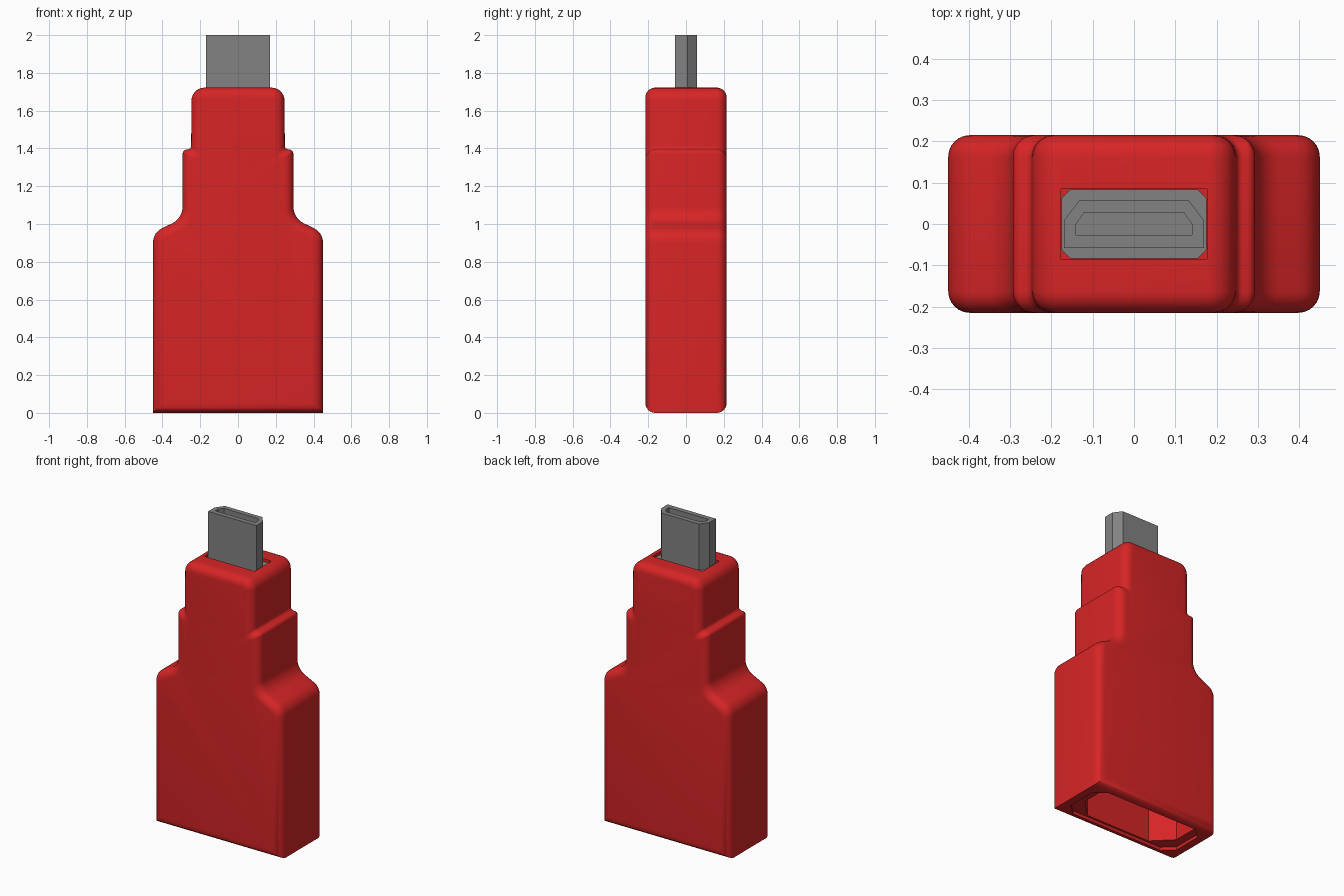
import bpy, bmesh, math
from mathutils import Vector

if "Cube" in bpy.data.objects:
    bpy.data.objects.remove(bpy.data.objects["Cube"])


def material(name, rgb):
    m = bpy.data.materials.new(name)
    m.diffuse_color = (*rgb, 1)
    m.use_nodes = True
    m.node_tree.nodes["Principled BSDF"].inputs["Base Color"].default_value = m.diffuse_color
    return m


RED = material("red plastic", (0.68, 0.018, 0.019))
GREY = material("grey metal", (0.225, 0.225, 0.225))


def make_object(name, bm, mat):
    bmesh.ops.recalc_face_normals(bm, faces=bm.faces)
    me = bpy.data.meshes.new(name)
    bm.to_mesh(me)
    bm.free()
    me.materials.append(mat)
    ob = bpy.data.objects.new(name, me)
    bpy.context.collection.objects.link(ob)
    return ob


def prism(name, pts, z0, z1, mat):
    """Upright prism from an outline in x, y."""
    bm = bmesh.new()
    face = bm.faces.new([bm.verts.new((x, y, z0)) for x, y in pts])
    ext = bmesh.ops.extrude_face_region(bm, geom=[face])
    for v in ext["geom"]:
        if isinstance(v, bmesh.types.BMVert):
            v.co.z = z1
    return make_object(name, bm, mat)


def mirrored(half):
    """Complete a right-hand outline across x = 0."""
    return half + [(-x, y) for x, y in reversed(half)]


def octagon(w, h, cx, cy):
    return mirrored([(w - cx, -h), (w, -h + cy), (w, h - cy), (w - cx, h)])


def cut(ob, cutter):
    mod = ob.modifiers.new("cut", "BOOLEAN")
    mod.operation = "DIFFERENCE"
    mod.solver = "EXACT"
    mod.object = cutter
    bpy.context.view_layer.objects.active = ob
    bpy.ops.object.modifier_apply(modifier=mod.name)
    bpy.data.objects.remove(cutter, do_unlink=True)


# Housing silhouette: x, z, corner radius
CORNERS = [(0.45, 0, 0), (0.45, 0.955, 0.085), (0.293, 1.03, 0.1),
           (0.293, 1.392, 0.022), (0.248, 1.397, 0.018), (0.246, 1.722, 0.068)]
OUTLINE = CORNERS + [(-x, z, r) for x, z, r in reversed(CORNERS)]


def inset_outline(d, steps=7):
    """Rounded silhouette moved inward by d, always with the same point count."""
    n = len(OUTLINE)
    P = [Vector(c[:2]) for c in OUTLINE]
    Q, convex = [], []
    for i in range(n):
        a = (P[i] - P[i - 1]).normalized()
        b = (P[(i + 1) % n] - P[i]).normalized()
        na, nb = Vector((-a.y, a.x)), Vector((-b.y, b.x))
        Q.append(P[i] + (na + nb) * d / (1 + na.dot(nb)))
        convex.append(a.x * b.y - a.y * b.x > 0)
    out = []
    for i in range(n):
        r = OUTLINE[i][2]
        if r == 0:
            out.append(Q[i])
            continue
        if convex[i]:
            r = max(r - d, 0.006)
        u = (Q[i - 1] - Q[i]).normalized()
        v = (Q[(i + 1) % n] - Q[i]).normalized()
        half = u.angle(v) / 2
        centre = Q[i] + (u + v).normalized() * r / math.sin(half)
        start = Q[i] + u * r / math.tan(half) - centre
        end = Q[i] + v * r / math.tan(half) - centre
        sweep = math.pi - 2 * half
        for k in range(steps):
            t = k / (steps - 1)
            out.append(centre + (start * math.sin((1 - t) * sweep)
                                 + end * math.sin(t * sweep)) / math.sin(sweep))
    return out


# Housing: layers from front to back with rounded rims
H, R, SEG = 0.215, 0.052, 6
rim = [(R * (1 - math.cos(a)), H - R + R * math.sin(a))
       for a in (math.pi / 2 * k / SEG for k in range(SEG + 1))]
layers = [(d, -y) for d, y in reversed(rim)] + rim
bm = bmesh.new()
rings = [[bm.verts.new((p.x, y, p.y)) for p in inset_outline(d)] for d, y in layers]
for r0, r1 in zip(rings, rings[1:]):
    for i in range(len(r0)):
        j = (i + 1) % len(r0)
        bm.faces.new((r0[i], r0[j], r1[j], r1[i]))
bm.faces.new(rings[0])
bm.faces.new(rings[-1])
housing = make_object("housing", bm, RED)

# Socket in the bottom: shallow recess, then the deep keyed cavity
cut(housing, prism("recess_cutter", octagon(0.40, 0.158, 0.07, 0.065), -0.1, 0.02, RED))
socket = mirrored([(0.23, -0.145), (0.345, -0.03), (0.345, 0.14)])
cut(housing, prism("socket_cutter", socket, -0.1, 0.6, RED))
# Pocket in the top for the plug
cut(housing, prism("pocket_cutter", octagon(0.177, 0.085, 0.001, 0.001), 1.69, 1.9, RED))

bpy.ops.object.select_all(action="DESELECT")
housing.select_set(True)
bpy.context.view_layer.objects.active = housing
bpy.ops.object.shade_smooth_by_angle(angle=math.radians(35))

# Plug base plate
prism("plug_base", octagon(0.175, 0.083, 0.02, 0.02), 1.67, 1.705, GREY)

# Hollow plug shell
plug = prism("plug_shell", mirrored([(0.17, -0.058), (0.17, 0.008), (0.132, 0.058)]),
             1.69, 2.0, GREY)
cut(plug, prism("plug_cutter", mirrored([(0.14, -0.027), (0.14, 0.0), (0.12, 0.028)]),
                1.75, 2.1, GREY))
